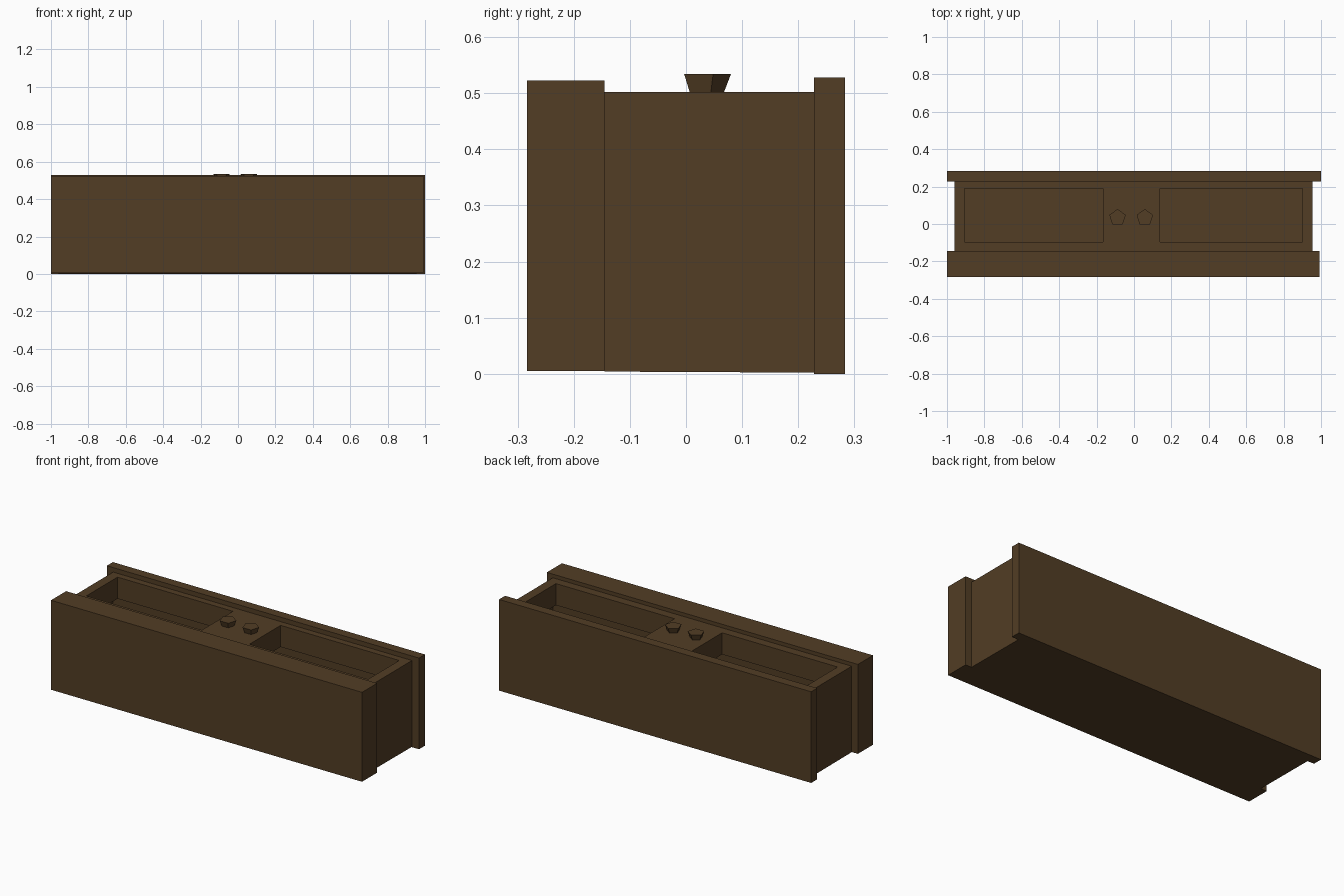
import bpy, bmesh, math

if "Cube" in bpy.data.objects:
    bpy.data.objects.remove(bpy.data.objects["Cube"])

wood = bpy.data.materials.new("dark_brown_wood")
wood.diffuse_color = (0.085, 0.047, 0.018, 1)
wood.use_nodes = True
wood.node_tree.nodes["Principled BSDF"].inputs["Base Color"].default_value = wood.diffuse_color


def finish(name, bm):
    """Turn a bmesh into a flat-shaded wooden object."""
    bmesh.ops.recalc_face_normals(bm, faces=bm.faces)
    mesh = bpy.data.meshes.new(name)
    bm.to_mesh(mesh)
    bm.free()
    mesh.materials.append(wood)
    obj = bpy.data.objects.new(name, mesh)
    bpy.context.collection.objects.link(obj)
    return obj


def box(name, x, y, z):
    bm = bmesh.new()
    bmesh.ops.create_cube(bm, size=1)
    for v in bm.verts:
        v.co = [r[0] if c < 0 else r[1] for c, r in zip(v.co, (x, y, z))]
    return finish(name, bm)


# Front and back boards
box("front_board", (-1.0, 0.993), (-0.283, -0.145), (0.005, 0.523))
box("back_board", (-1.0, 1.0), (0.228, 0.283), (0.0, 0.528))

# Hollow middle body: top grid with two openings, skirts and a floor
xs = [-0.96, -0.905, -0.165, 0.14, 0.90, 0.955]
ys = [-0.145, -0.095, 0.19, 0.228]
TOP, LIP = 0.502, 0.377
bm = bmesh.new()
grid = [[bm.verts.new((x, y, TOP)) for y in ys] for x in xs]
for i in range(5):
    for j in range(3):
        if j == 1 and i in (1, 3):
            continue  # opening
        bm.faces.new((grid[i][j], grid[i + 1][j], grid[i + 1][j + 1], grid[i][j + 1]))

rim = [e for e in bm.edges if e.is_boundary]
skirt = bmesh.ops.extrude_edge_only(bm, edges=rim)["geom"]
for v in (g for g in skirt if isinstance(g, bmesh.types.BMVert)):
    outer = v.co.x in (grid[0][0].co.x, grid[5][0].co.x) or \
        v.co.y in (grid[0][0].co.y, grid[0][3].co.y)
    v.co.z = (0.004 - 0.005 * (v.co.y + 0.145)) if outer else LIP
floor_edges = [e for e in bm.edges if e.is_boundary and all(v.co.z < 0.1 for v in e.verts)]
bmesh.ops.holes_fill(bm, edges=floor_edges, sides=0)
bmesh.ops.dissolve_limit(bm, angle_limit=0.01, verts=bm.verts, edges=bm.edges)
finish("hollow_body", bm)

# Two flared five-sided knobs on the centre bridge
for name, x in (("left_knob", -0.088), ("right_knob", 0.058)):
    bm = bmesh.new()
    rings = []
    for r, z in ((0.033, 0.500), (0.046, 0.534)):
        rings.append([bm.verts.new((x + r * math.sin(a), 0.034 + r * math.cos(a), z))
                      for a in (math.tau * k / 5 for k in range(5))])
    for ring in rings:
        bm.faces.new(ring)
    for k in range(5):
        n = (k + 1) % 5
        bm.faces.new((rings[0][k], rings[0][n], rings[1][n], rings[1][k]))
    finish(name, bm)
